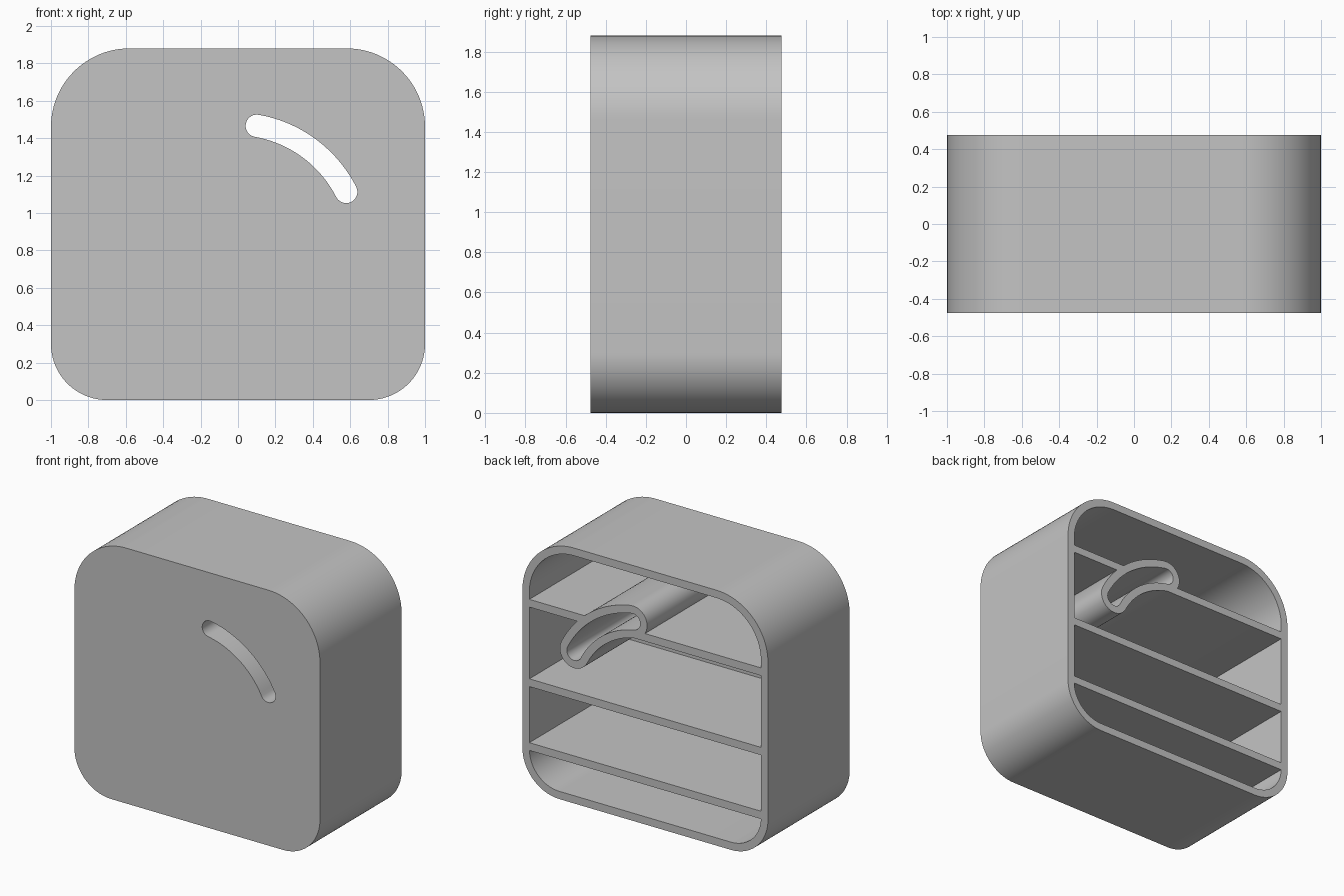
import bpy, bmesh
from math import cos, sin, pi, radians

cube = bpy.data.objects.get("Cube")
if cube:
    bpy.data.objects.remove(cube, do_unlink=True)

HEIGHT, HALF_DEPTH, WALL = 1.88, 0.475, 0.057
TOP_RADIUS, BOTTOM_RADIUS = 0.42, 0.3

grey = bpy.data.materials.new("plain grey")
grey.use_nodes = True
colour = (0.55, 0.55, 0.55, 1)
grey.diffuse_color = colour
grey.node_tree.nodes["Principled BSDF"].inputs["Base Color"].default_value = colour


def arc(cx, cz, radius, start, end, steps):
    """Points on an arc in the x-z plane, angles in radians."""
    angles = [start + (end - start) * i / steps for i in range(steps + 1)]
    return [(cx + radius * cos(a), cz + radius * sin(a)) for a in angles]


def prism(name, outline, front, back):
    """Extrude an x-z outline along y."""
    bm = bmesh.new()
    face = bm.faces.new([bm.verts.new((x, front, z)) for x, z in outline])
    grown = bmesh.ops.extrude_face_region(bm, geom=[face])["geom"]
    moved = [v for v in grown if isinstance(v, bmesh.types.BMVert)]
    bmesh.ops.translate(bm, verts=moved, vec=(0, back - front, 0))
    bmesh.ops.recalc_face_normals(bm, faces=bm.faces)
    mesh = bpy.data.meshes.new(name)
    bm.to_mesh(mesh)
    bm.free()
    mesh.materials.append(grey)
    obj = bpy.data.objects.new(name, mesh)
    bpy.context.collection.objects.link(obj)
    return obj


def case_outline(inset):
    """Rounded square with larger corners at the top."""
    top, low = TOP_RADIUS, BOTTOM_RADIUS
    corners = [(1 - top, HEIGHT - top, top), (top - 1, HEIGHT - top, top),
               (low - 1, low, low), (1 - low, low, low)]
    points = []
    for i, (x, z, r) in enumerate(corners):
        points += arc(x, z, r - inset, i * pi / 2, (i + 1) * pi / 2, 24)
    return points


def slot_outline(half_width):
    """Curved slot with round ends."""
    cx, cz, radius = -0.015, 0.81, 0.666
    low, high = radians(27), radians(80)
    ends = [(cx + radius * cos(a), cz + radius * sin(a)) for a in (low, high)]
    return (arc(cx, cz, radius + half_width, low, high, 24)
            + arc(*ends[1], half_width, high, high + pi, 12)[1:-1]
            + arc(cx, cz, radius - half_width, high, low, 24)
            + arc(*ends[0], half_width, low + pi, low + 2 * pi, 12)[1:-1])


def cut(target, cutter):
    """Subtract the cutter and discard it."""
    mod = target.modifiers.new("cut", "BOOLEAN")
    mod.operation, mod.solver, mod.object = "DIFFERENCE", "EXACT", cutter
    cutter.hide_render = True
    bpy.context.view_layer.objects.active = target
    bpy.ops.object.modifier_apply(modifier=mod.name)
    bpy.data.objects.remove(cutter, do_unlink=True)


# Hollow space open at the back, leaving room for shelves and slot tube
hollow = prism("hollow", case_outline(WALL), WALL - HALF_DEPTH, HALF_DEPTH + 0.1)
for top in (0.35, 0.82, 1.405):
    bottom = top - WALL
    cut(hollow, prism("shelf", [(-1.1, bottom), (1.1, bottom), (1.1, top), (-1.1, top)], -1, 1))
cut(hollow, prism("slot_tube", slot_outline(0.06 + WALL), -1, 1))

# Case with shelves and a tube around the through slot
case = prism("shelved_case", case_outline(0), -HALF_DEPTH, HALF_DEPTH)
cut(case, hollow)
cut(case, prism("slot", slot_outline(0.06), -1, 1))

# Smooth curved walls, sharp rims
bpy.ops.object.select_all(action="DESELECT")
case.select_set(True)
bpy.context.view_layer.objects.active = case
bpy.ops.object.shade_smooth_by_angle(angle=radians(30))
